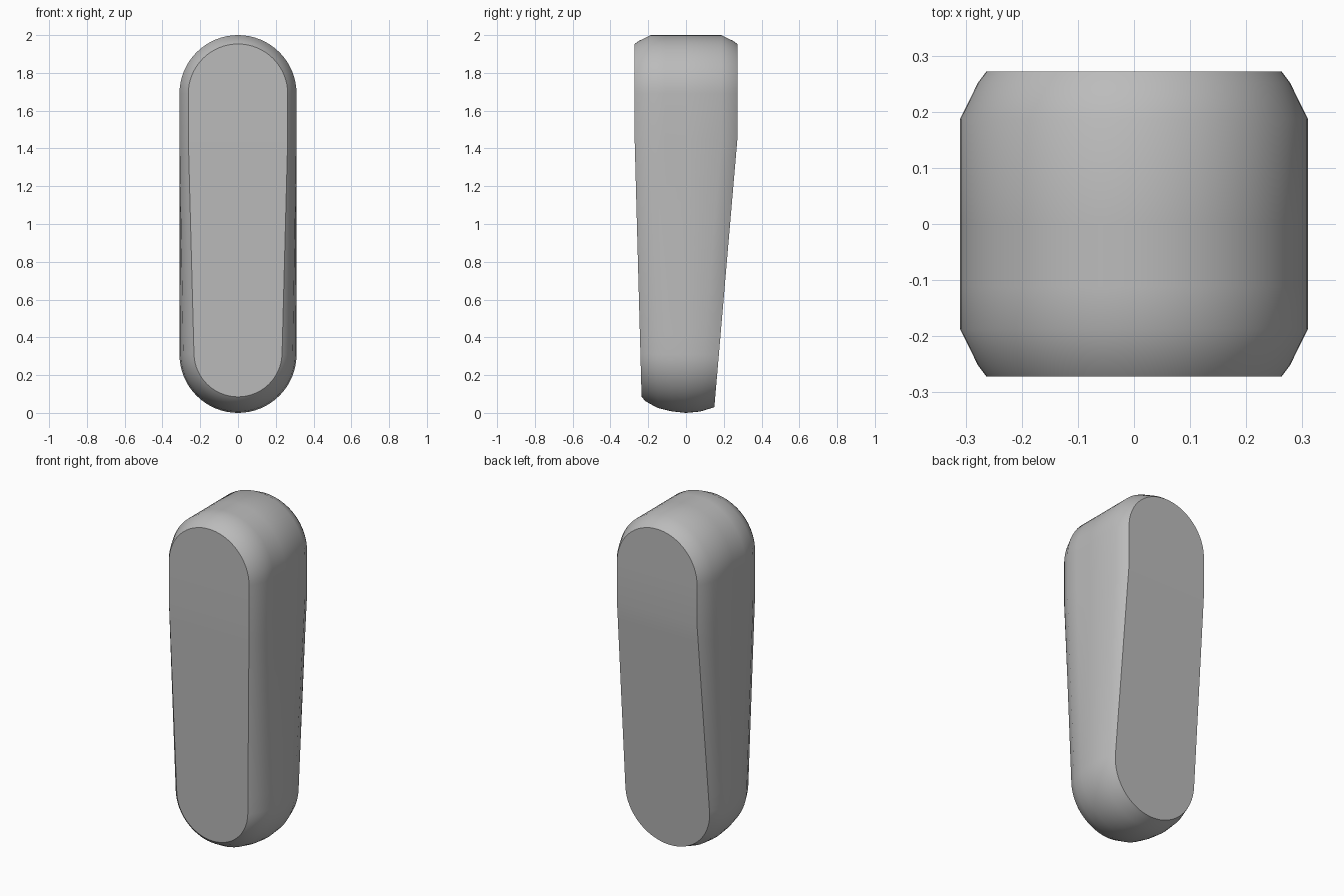
import bpy, bmesh
from math import sin, cos, pi

cube = bpy.data.objects.get("Cube")
if cube:
    bpy.data.objects.remove(cube, do_unlink=True)

RADIUS, LOW, HIGH, BEND = 0.31, 0.31, 1.69, 1.45
ARC, SIDE = 16, 12


def lerp(a, b, t):
    t = max(0.0, min(1.0, t))
    return a + (b - a) * t


def half_outline():
    """Right half of the capsule, bottom to top: direction x, direction z, arc centre z."""
    pts = []
    for i in range(ARC + 1):
        a = -pi / 2 * (1 - i / ARC)
        pts.append((cos(a), sin(a), LOW))
    for i in range(1, SIDE):
        pts.append((1, 0, lerp(LOW, BEND, i / (SIDE - 1))))
    for i in range(ARC + 1):
        a = pi / 2 * i / ARC
        pts.append((cos(a), sin(a), HIGH))
    return pts


def front_y(z):
    return lerp(-0.235, -0.272, (z - 0.08) / (BEND - 0.08))


def back_y(z):
    return lerp(0.15, 0.272, (z - 0.03) / (BEND - 0.03))


# Rings from front to back: face, depth behind it and inset (each bottom, top)
RINGS = [
    (front_y, (0.0, 0.0), (0.085, 0.047)),
    (front_y, (0.02, 0.02), (0.062, 0.032)),
    (front_y, (0.085, 0.085), (0.026, 0.0)),
    (front_y, (0.16, 0.16), (0.008, 0.0)),
    (None, (0.0, 0.0), (0.0, 0.0)),
    (back_y, (0.075, 0.085), (0.007, 0.0)),
    (back_y, (0.02, 0.02), (0.024, 0.032)),
    (back_y, (0.0, 0.0), (0.03, 0.047)),
]

bm = bmesh.new()
half = half_outline()
n = len(half)
rings = []
for face, depth, inset in RINGS:
    right, left = [], []
    for dx, dz, centre in half:
        t = (centre + dz * RADIUS) / BEND
        r = RADIUS - lerp(*inset, t)
        x, z = dx * r, centre + dz * r
        y = 0.0
        if face:
            y = face(z)
            y += lerp(*depth, t) * (1 if y < 0 else -1)
        right.append(bm.verts.new((x, y, z)))
        # The two end points sit on the mirror line and are shared
        left.append(right[-1] if dx < 1e-6 else bm.verts.new((-x, y, z)))
    rings.append((right, left))

# Rounded wall between neighbouring rings
for (r0, l0), (r1, l1) in zip(rings, rings[1:]):
    for i in range(n - 1):
        bm.faces.new((r0[i], r1[i], r1[i + 1], r0[i + 1]))
        bm.faces.new((l0[i], l0[i + 1], l1[i + 1], l1[i]))

# Front and back faces as horizontal strips, so that they follow the taper
for right, left in (rings[0], rings[-1]):
    for i in range(n - 1):
        corners = dict.fromkeys((left[i], right[i], right[i + 1], left[i + 1]))
        bm.faces.new(list(corners))
bmesh.ops.recalc_face_normals(bm, faces=bm.faces)

mesh = bpy.data.meshes.new("tapered_capsule_body")
bm.to_mesh(mesh)
bm.free()
body = bpy.data.objects.new("tapered_capsule_body", mesh)
bpy.context.collection.objects.link(body)

# Single grey finish
grey = bpy.data.materials.new("plain_grey")
grey.use_nodes = True
colour = (0.5, 0.5, 0.5, 1)
grey.diffuse_color = colour
grey.node_tree.nodes["Principled BSDF"].inputs["Base Color"].default_value = colour
mesh.materials.append(grey)

bpy.ops.object.select_all(action="DESELECT")
body.select_set(True)
bpy.context.view_layer.objects.active = body
bpy.ops.object.shade_smooth_by_angle(angle=pi / 6)
